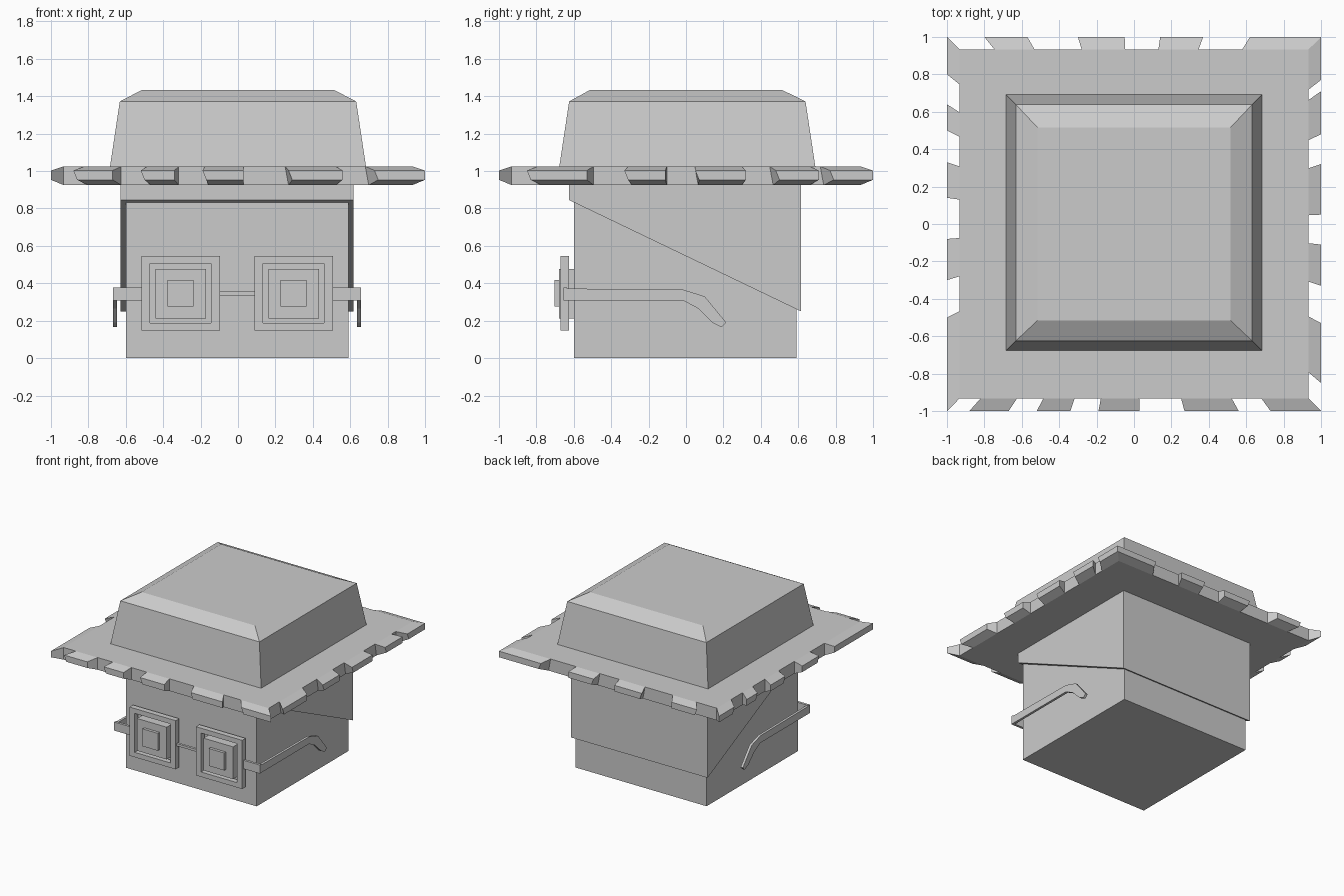
import bpy, bmesh

if "Cube" in bpy.data.objects:
    bpy.data.objects.remove(bpy.data.objects["Cube"])

CX = -0.005  # centre line of the head and glasses


def make(name, verts, faces):
    mesh = bpy.data.meshes.new(name)
    mesh.from_pydata(verts, [], faces)
    bm = bmesh.new()
    bm.from_mesh(mesh)
    bmesh.ops.recalc_face_normals(bm, faces=bm.faces)
    bm.to_mesh(mesh)
    bm.free()
    ob = bpy.data.objects.new(name, mesh)
    bpy.context.collection.objects.link(ob)
    return ob


def loft(name, rings):
    n = len(rings[0])
    verts = [p for r in rings for p in r]
    faces = [[k * n + i, k * n + (i + 1) % n, (k + 1) * n + (i + 1) % n, (k + 1) * n + i]
             for k in range(len(rings) - 1) for i in range(n)]
    faces += [list(range(n)), [(len(rings) - 1) * n + i for i in range(n)]]
    return make(name, verts, faces)


def square(x0, x1, y0, y1, z):
    return [(x0, y0, z), (x1, y0, z), (x1, y1, z), (x0, y1, z)]


def box(name, x0, x1, y0, y1, z0, z1):
    return loft(name, [square(x0, x1, y0, y1, z0), square(x0, x1, y0, y1, z1)])


def prism_x(name, profile, x0, x1):
    return loft(name, [[(x, y, z) for y, z in profile] for x in (x0, x1)])


# Head and the slanted hair block over it
box("head", -0.6, 0.59, -0.6, 0.59, 0, 0.93)
prism_x("hair", [(-0.625, 0.845), (0.615, 0.25), (0.615, 0.94), (-0.625, 0.94)], -0.627, 0.617)

# Hat crown: tapered walls and bevelled top
loft("hat_crown", [square(-c, c, -c + 0.007, c + 0.007, z) if c > 0.6 else square(-c, c, -c, c, z)
                   for c, z in ((0.685, 1.02), (0.632, 1.372), (0.515, 1.433))])

# Hat brim plate
R = 0.932
box("hat_brim", -R, R, -R, R, 0.925, 1.025)

# Ragged straw teeth: tip start, tip end along each side
teeth = {
    "front": [(-0.88, -0.67), (-0.52, -0.34), (-0.19, 0.03), (0.27, 0.56), (0.73, 1)],
    "right": [(-0.85, -0.53), (-0.33, -0.11), (0.05, 0.32), (0.48, 0.71), (0.77, 1)],
    "back": [(-0.8, -0.57), (-0.3, -0.05), (0.14, 0.37), (0.62, 1)],
    "left": [(-1, -0.5), (-0.3, -0.08), (0.14, 0.33), (0.5, 0.64), (0.8, 1)],
}
place = {"front": lambda t, d: (t, -d), "back": lambda t, d: (t, d),
         "right": lambda t, d: (d, t), "left": lambda t, d: (-d, t)}
for side, spans in teeth.items():
    for i, (a, b) in enumerate(spans):
        rings = []
        for d, z0, z1, f in ((R, 0.925, 1.025, R), (1.0, 0.953, 1.003, 1.0)):
            rings.append([(*place[side](t * f, d), z)
                          for t, z in ((a + 0.02 * (a > -1), z0), (b, z0),
                                       (b, z1), (a, z1))])
        loft(f"brim_straw_{side}_{i}", rings)

# Glasses and eyes, one set per side
arm = [(-0.655, 0.372), (-0.015, 0.366), (0.1, 0.33), (0.215, 0.19), (0.19, 0.165),
       (0.14, 0.19), (0.065, 0.265), (-0.015, 0.308), (-0.655, 0.308)]
ZC = 0.347
for s, side in ((-1, "left"), (1, "right")):
    c = CX + s * 0.302

    # Square lens frame with an open middle
    def ring(hx, hz, y):
        return [(c + i * hx, y, ZC + j * hz) for i, j in ((-1, -1), (1, -1), (1, 1), (-1, 1))]
    verts = ring(0.21, 0.2, -0.67) + ring(0.163, 0.16, -0.67) \
        + ring(0.163, 0.16, -0.625) + ring(0.21, 0.2, -0.625)
    faces = [[k * 4 + i, k * 4 + (i + 1) % 4, (k + 1) % 4 * 4 + (i + 1) % 4, (k + 1) % 4 * 4 + i]
             for k in range(4) for i in range(4)]
    make(f"lens_frame_{side}", verts, faces)

    # Raised eye and pupil
    box(f"eye_{side}", c - 0.135, c + 0.135, -0.68, -0.59, ZC - 0.135, ZC + 0.13)
    box(f"pupil_{side}", c - 0.07, c + 0.07, -0.703, -0.67, ZC - 0.072, ZC + 0.071)

    # Hinge bar and bent temple arm
    xa, xb = sorted((CX + s * 0.505, CX + s * 0.662))
    box(f"hinge_{side}", xa, xb, -0.655, -0.635, 0.308, 0.378)
    xa, xb = sorted((CX + s * 0.642, CX + s * 0.662))
    prism_x(f"temple_arm_{side}", arm, xa, xb)

# Bridge between lenses
box("glasses_bridge", -0.1, 0.09, -0.658, -0.638, 0.335, 0.355)
